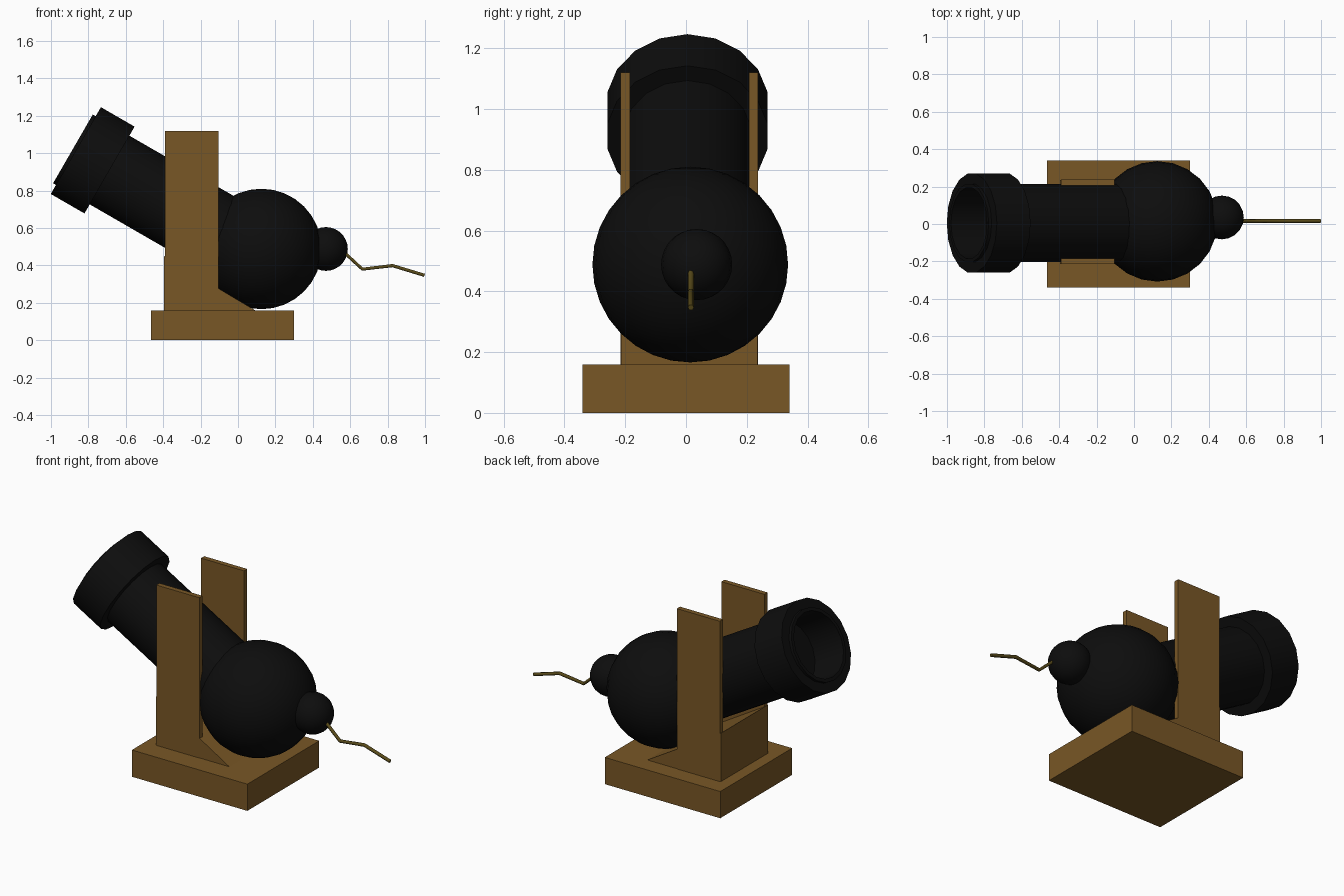
import bpy, bmesh, math
from mathutils import Matrix, Vector

if "Cube" in bpy.data.objects:
    bpy.data.objects.remove(bpy.data.objects["Cube"])


def material(name, color):
    m = bpy.data.materials.new(name)
    m.diffuse_color = (*color, 1)
    m.use_nodes = True
    m.node_tree.nodes["Principled BSDF"].inputs["Base Color"].default_value = m.diffuse_color
    return m


WOOD = material("wood", (0.19, 0.095, 0.019))
IRON = material("black_iron", (0.004, 0.004, 0.004))
CORD = material("cord", (0.10, 0.07, 0.01))


def finish(name, bm, mat, matrix=Matrix(), smooth=False):
    bmesh.ops.recalc_face_normals(bm, faces=bm.faces)
    me = bpy.data.meshes.new(name)
    bm.to_mesh(me)
    bm.free()
    ob = bpy.data.objects.new(name, me)
    bpy.context.collection.objects.link(ob)
    me.materials.append(mat)
    ob.matrix_world = matrix
    if smooth:
        bpy.ops.object.select_all(action='DESELECT')
        ob.select_set(True)
        bpy.context.view_layer.objects.active = ob
        bpy.ops.object.shade_smooth_by_angle(angle=math.radians(35))
    return ob


def box(name, lo, hi, mat):
    lo, hi = Vector(lo), Vector(hi)
    bm = bmesh.new()
    bmesh.ops.create_cube(bm, size=1, matrix=Matrix.Translation((lo + hi) / 2)
                          @ Matrix.Diagonal((*(hi - lo), 1)))
    return finish(name, bm, mat)


def lathe(name, profile, sides, mat, matrix, closed=False):
    """Revolve (radius, height) points around local z; zero radius makes a pole."""
    bm = bmesh.new()
    rings = []
    for r, z in profile:
        if r == 0:
            rings.append([bm.verts.new((0, 0, z))] * sides)
        else:
            rings.append([bm.verts.new((r * math.cos(a), r * math.sin(a), z))
                          for a in (2 * math.pi * i / sides for i in range(sides))])
    pairs = list(zip(rings, rings[1:]))
    if closed:
        pairs.append((rings[-1], rings[0]))
    for a, b in pairs:
        for i in range(sides):
            j = (i + 1) % sides
            bm.faces.new(list(dict.fromkeys((a[i], a[j], b[j], b[i]))))
    return finish(name, bm, mat, matrix, True)


def ball(name, centre, radius, segments, rings):
    bm = bmesh.new()
    bmesh.ops.create_uvsphere(bm, u_segments=segments, v_segments=rings, radius=radius)
    return finish(name, bm, IRON, Matrix.Translation(centre), True)


# Wooden stand
box("base", (-0.465, -0.34, 0), (0.30, 0.34, 0.16), WOOD)
for side, y in (("front", -0.215), ("back", 0.207)):
    box(side + "_upright", (-0.39, y, 0.158), (-0.105, y + 0.03, 1.12), WOOD)

# Sloping block under the barrel
bm = bmesh.new()
face = bm.faces.new([bm.verts.new((x, -0.213, z))
                     for x, z in ((-0.395, 0.155), (0.10, 0.155), (-0.395, 0.45))])
ext = bmesh.ops.extrude_face_region(bm, geom=[face])["geom"]
bmesh.ops.translate(bm, vec=(0, 0.448, 0),
                    verts=[v for v in ext if isinstance(v, bmesh.types.BMVert)])
finish("cradle_wedge", bm, WOOD)

# Barrel, tilted 30 degrees, local origin on the muzzle face
tilt = Matrix.Translation((-0.867, 0.005, 1.014)) @ Matrix.Rotation(math.radians(-60), 4, 'Y')
lathe("barrel", [(0, -1.05), (0.212, -1.05), (0.212, 0.018), (0.192, 0.018),
                 (0.192, -0.20), (0, -0.20)], 18, IRON, tilt)
lathe("muzzle_ring", [(0.205, -0.208), (0.268, -0.208), (0.268, 0), (0.205, 0)],
      18, IRON, tilt, closed=True)

# Rounded breech and rear knob
ball("breech", (0.125, 0.014, 0.488), 0.322, 24, 16)
ball("rear_knob", (0.47, 0.035, 0.488), 0.117, 20, 14)

# Bent fuse
curve = bpy.data.curves.new("fuse", 'CURVE')
curve.dimensions = '3D'
curve.bevel_depth = 0.010
curve.bevel_resolution = 1
curve.use_fill_caps = True
points = [(0.54, 0.495), (0.665, 0.380), (0.826, 0.399), (0.997, 0.347)]
spline = curve.splines.new('POLY')
spline.points.add(len(points) - 1)
for p, (x, z) in zip(spline.points, points):
    p.co = (x, 0.016, z, 1)
curve.materials.append(CORD)
bpy.context.collection.objects.link(bpy.data.objects.new("fuse", curve))
